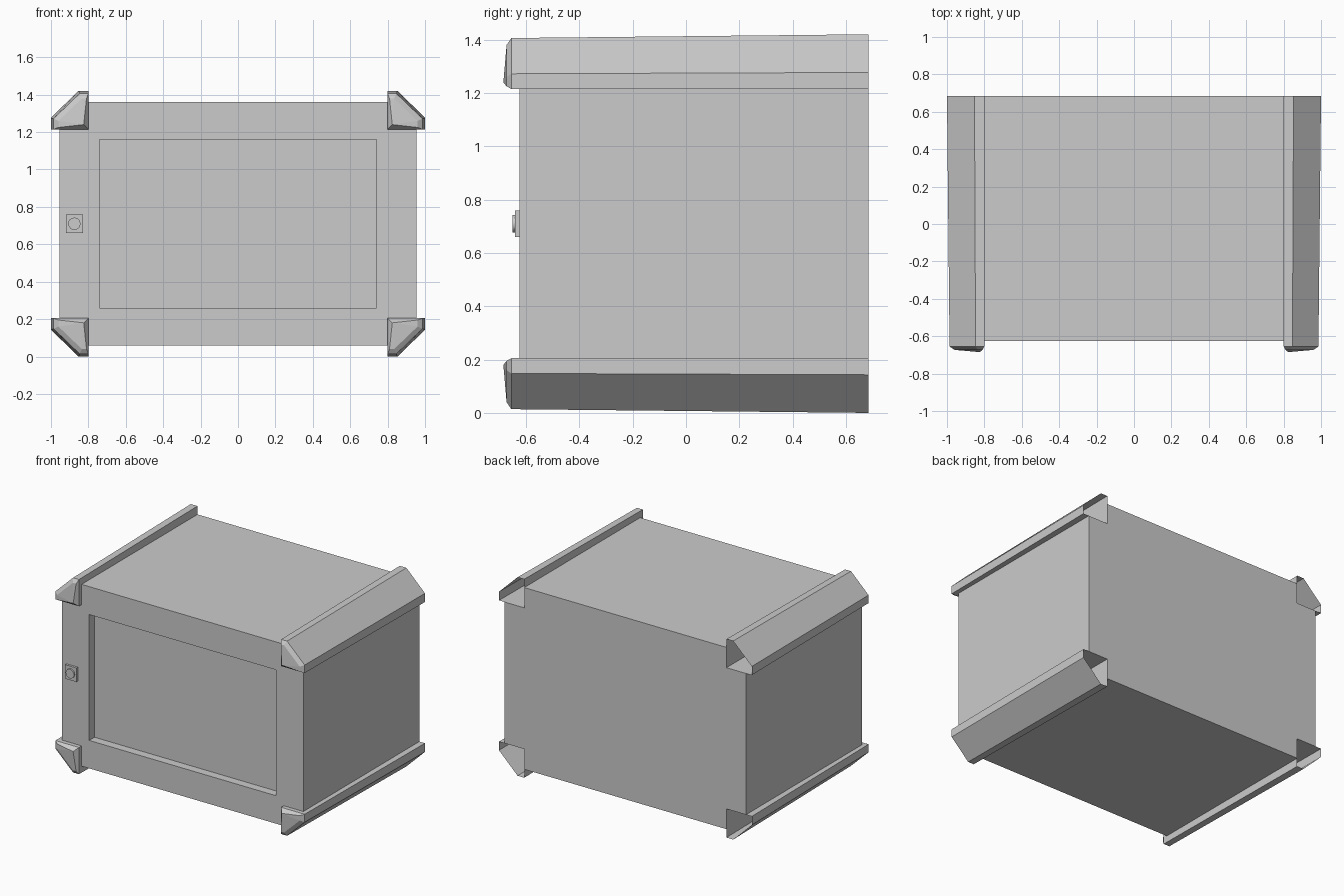
import bpy, bmesh
from mathutils import Vector

if "Cube" in bpy.data.objects:
    bpy.data.objects.remove(bpy.data.objects["Cube"])


def finish(name, bm):
    mesh = bpy.data.meshes.new(name)
    bm.to_mesh(mesh)
    bm.free()
    ob = bpy.data.objects.new(name, mesh)
    bpy.context.collection.objects.link(ob)
    return ob


def face(bm, pts, out):
    """Add a flat face whose normal points along 'out'."""
    f = bm.faces.new([bm.verts.new(p) for p in pts])
    f.normal_update()
    if f.normal.dot(Vector(out)) < 0:
        f.normal_flip()


def rect_y(bm, x0, x1, z0, z1, y, out):
    face(bm, [(x0, y, z0), (x1, y, z0), (x1, y, z1), (x0, y, z1)], (0, out, 0))


MID = 0.71                       # middle height of the cabinet
HX, HZ = 0.955, 0.65             # half width and half height of the cabinet
NX, NZ = 0.80, 0.505             # where the corner rails start
SX, SZ = 0.74, 0.45              # half size of the screen
FRONT, BACK, PANEL = -0.625, 0.685, -0.565

# Cabinet: a box with notched long corners (the rails close them)
bm = bmesh.new()
xs = [-HX, -NX, -SX, SX, NX, HX]
zs = [MID + d for d in (-HZ, -NZ, -SZ, SZ, NZ, HZ)]
for i in range(5):
    for j in range(5):
        if i in (0, 4) and j in (0, 4):
            continue
        cell = (xs[i], xs[i + 1], zs[j], zs[j + 1])
        rect_y(bm, *cell, BACK, 1)
        rect_y(bm, *cell, PANEL if (i, j) == (2, 2) else FRONT, -1)
for s in (-1, 1):
    # outer walls, then recess walls around the screen
    for hx, hz, ex, ez, y0, y1, d in ((HX, HZ, NX, NZ, FRONT, BACK, s),
                                      (SX, SZ, SX, SZ, FRONT, PANEL, -s)):
        x, z = s * hx, MID + s * hz
        face(bm, [(x, y0, MID - ez), (x, y1, MID - ez),
                  (x, y1, MID + ez), (x, y0, MID + ez)], (d, 0, 0))
        face(bm, [(-ex, y0, z), (ex, y0, z), (ex, y1, z), (-ex, y1, z)], (0, 0, d))
bmesh.ops.remove_doubles(bm, verts=bm.verts, dist=1e-4)
bmesh.ops.dissolve_limit(bm, angle_limit=0.01, verts=bm.verts, edges=bm.edges)
finish("cabinet", bm)

# Corner rails: five-sided tubes, open at the back, with a bevelled nose
back = [(0.80, 1.215), (0.80, 1.42), (0.853, 1.42), (1.0, 1.277), (1.0, 1.215)]
neck = [(0.80, 1.215), (0.80, 1.406), (0.847, 1.406), (0.986, 1.272), (0.986, 1.215)]
nose = [(0.825, 1.24, -0.685), (0.81, 1.38, -0.673), (0.835, 1.38, -0.673),
        (0.96, 1.26, -0.673), (0.96, 1.225, -0.673)]
for sx, side in ((-1, "left"), (1, "right")):
    for sz, level in ((-1, "lower"), (1, "upper")):
        bm = bmesh.new()
        rings = [[(x, BACK, z) for x, z in back],
                 [(x, -0.655, z) for x, z in neck],
                 [(x, y, z) for x, z, y in nose]]
        rings = [[bm.verts.new((sx * x, y, MID + sz * (z - MID))) for x, y, z in r]
                 for r in rings]
        for a, b in zip(rings, rings[1:]):
            for k in range(5):
                n = (k + 1) % 5
                bm.faces.new((a[k], a[n], b[n], b[k]))
        tip = rings[2]
        for k in (1, 2, 3):
            bm.faces.new((tip[0], tip[k], tip[k + 1]))
        bmesh.ops.recalc_face_normals(bm, faces=bm.faces)
        finish(f"{level}_{side}_rail", bm)

# Control button: square plate with a small round cap
bpy.ops.mesh.primitive_cube_add(size=1, location=(-0.875, -0.6325, MID))
plate = bpy.context.object
plate.name = "button_plate"
plate.scale = (0.09, 0.017, 0.10)
bpy.ops.mesh.primitive_cylinder_add(vertices=16, radius=0.033, depth=0.012,
                                    location=(-0.875, -0.645, MID),
                                    rotation=(1.5708, 0, 0))
bpy.context.object.name = "button_cap"
bpy.ops.object.shade_smooth_by_angle()
